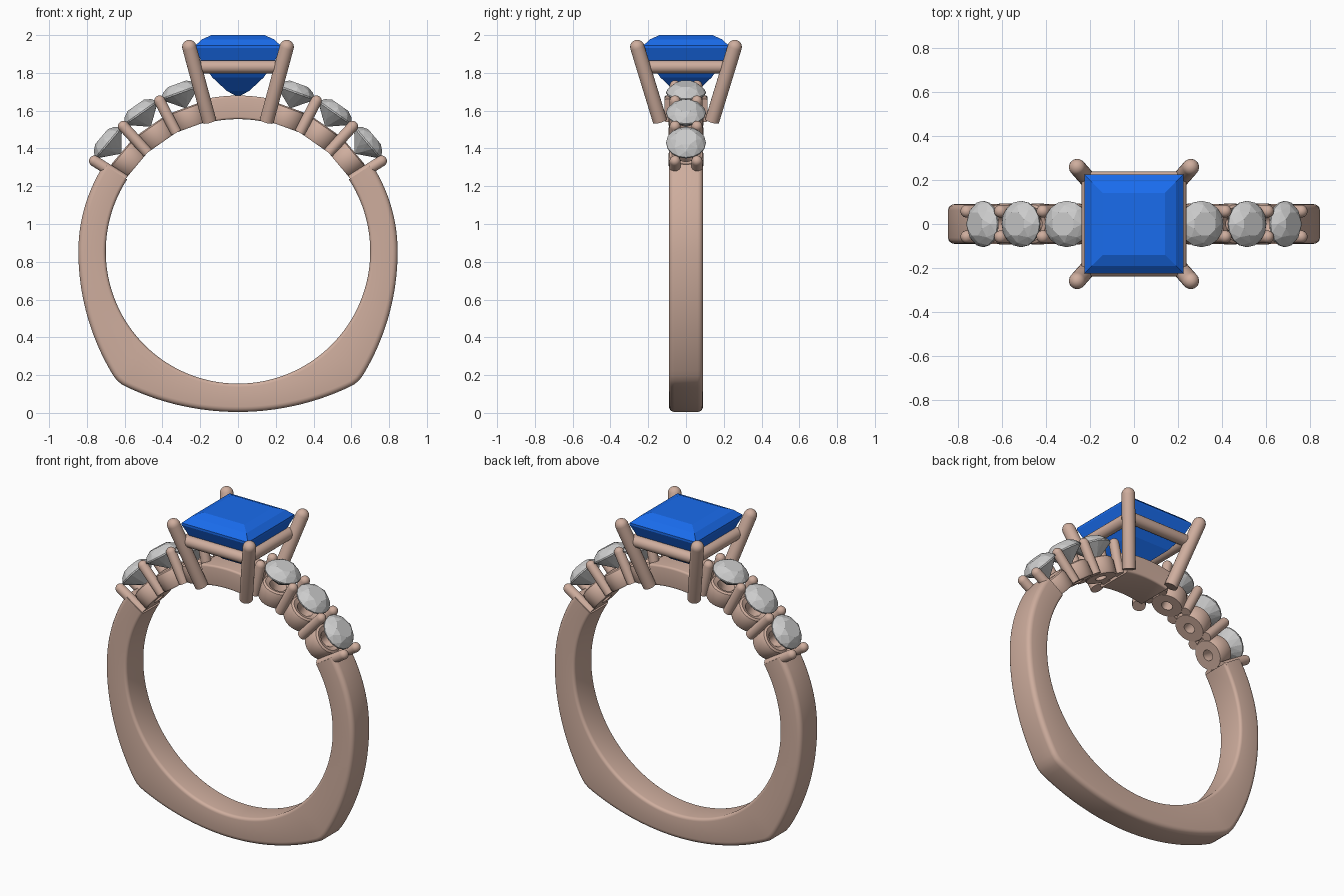
import bpy, bmesh, math
from mathutils import Matrix, Vector

if "Cube" in bpy.data.objects:
    bpy.data.objects.remove(bpy.data.objects["Cube"])

CENTRE = Vector((0, 0, 0.855))   # centre of the finger hole
R_IN = 0.70

def material(name, rgb):
    m = bpy.data.materials.new(name)
    m.diffuse_color = (*rgb, 1)
    m.use_nodes = True
    m.node_tree.nodes["Principled BSDF"].inputs["Base Color"].default_value = m.diffuse_color
    return m

ROSE = material("rose_metal", (0.62, 0.42, 0.34))
BLUE = material("blue_gem", (0.01, 0.15, 0.85))

def finish(name, bm, mat=None, smooth=True, angle=35):
    bmesh.ops.remove_doubles(bm, verts=bm.verts, dist=1e-5)
    bmesh.ops.recalc_face_normals(bm, faces=bm.faces)
    me = bpy.data.meshes.new(name)
    bm.to_mesh(me)
    bm.free()
    ob = bpy.data.objects.new(name, me)
    bpy.context.collection.objects.link(ob)
    if mat:
        me.materials.append(mat)
    if smooth:
        bpy.ops.object.select_all(action='DESELECT')
        ob.select_set(True)
        bpy.context.view_layer.objects.active = ob
        bpy.ops.object.shade_smooth_by_angle(angle=math.radians(angle))
    return ob

def bridge(bm, rings, closed=False, caps=True):
    """Join a row of equal vertex rings with quads."""
    n = len(rings[0])
    pairs = list(zip(rings, rings[1:])) + ([(rings[-1], rings[0])] if closed else [])
    for a, b in pairs:
        for i in range(n):
            j = (i + 1) % n
            bm.faces.new((a[i], a[j], b[j], b[i]))
    if caps and not closed:
        bm.faces.new(rings[0])
        bm.faces.new(rings[-1])

def lathe(name, profile, matrix, n=24, mat=ROSE, closed=False, smooth=True):
    """Revolve (radius, height) points about the local z axis."""
    bm = bmesh.new()
    rings = [[bm.verts.new(matrix @ Vector((r * math.cos(2 * math.pi * i / n),
                                            r * math.sin(2 * math.pi * i / n), h)))
              for i in range(n)] for r, h in profile]
    bridge(bm, rings, closed)
    return finish(name, bm, mat, smooth)

def rod(name, p, q, r):
    """Straight wire with a flat foot at p and a domed tip at q."""
    p, q = Vector(p), Vector(q)
    length = (q - p).length
    prof = [(r, 0), (r, length)]
    prof += [(r * math.cos(t), length + r * math.sin(t)) for t in (0.3, 0.6, 0.9, 1.2, 1.45)]
    m = Matrix.Translation(p) @ (q - p).to_track_quat('Z', 'Y').to_matrix().to_4x4()
    return lathe(name, prof, m, 20)

def radial(deg):
    """Frame at the ring centre whose z axis points outward at deg from the top."""
    return Matrix.Translation(CENTRE) @ Matrix.Rotation(math.radians(deg), 4, 'Y')

def band(name, angles, outer, half_w, bevel_out, bevel_in):
    """Sweep a rounded rectangle round the finger hole."""
    bm = bmesh.new()
    rings = []
    for a in angles:
        ro, ring = outer(a), []
        for sy, top, k0 in ((1, 1, 0), (-1, 1, 90), (-1, 0, 180), (1, 0, 270)):
            b = bevel_out if top else bevel_in
            cy = sy * (half_w - b)
            cz = ro - b if top else R_IN + b
            for k in range(5):
                t = math.radians(k0 + 22.5 * k)
                ring.append(bm.verts.new(radial(a) @ Vector(
                    (0, cy + b * math.cos(t), cz + b * math.sin(t)))))
        rings.append(ring)
    bridge(bm, rings)
    return finish(name, bm, ROSE)

# shank: round sides swelling to two soft corners, with a flatter arc as the base
CORNER = 137
def shank_radius(a):
    a = abs(a if a <= 180 else a - 360)
    side = 0.845 + 0.095 * (max(a - 90, 0) / 47) ** 2
    s, c = math.sin(math.radians(a)), math.cos(math.radians(a))
    big, d = 1.38, 1.385 - CENTRE.z
    base = d * c + math.sqrt(max(big * big - (d * s) ** 2, 0))
    if a < 100:
        return side
    k = 0.02                      # soft minimum rounds the corner
    h = max(k - abs(side - base), 0) / k
    return min(side, base) - h * h * k / 4

band("shank", [57 + 246 * i / 123 for i in range(124)], shank_radius, 0.09, 0.028, 0.018)

# solid bridge of band under the centre stone
band("head_base", [-12 + 1.5 * i for i in range(17)], lambda a: 0.825, 0.115, 0.012, 0.012)

# side stones with their cups and prongs, three each side
CUP = [(0.032, 0.703), (0.086, 0.703), (0.092, 0.712), (0.094, 0.785),
       (0.088, 0.803), (0.076, 0.81), (0.05, 0.80), (0.032, 0.77)]

def side_stone(name, deg):
    """Round brilliant: octagonal table, kite crown, 16-sided girdle, pointed base."""
    bm = bmesh.new()
    for count, r, h, off in ((8, 0.056, 0.944, 0.5), (8, 0.085, 0.925, 0), (16, 0.105, 0.899, 0),
                             (16, 0.105, 0.891, 0), (8, 0.05, 0.843, 0.5), (1, 0, 0.805, 0)):
        for i in range(count):
            t = 2 * math.pi * (i + off) / count
            bm.verts.new(radial(deg) @ Vector((r * math.cos(t), r * math.sin(t), h)))
    bmesh.ops.convex_hull(bm, input=bm.verts)
    return finish(name, bm, None, False)

for side, label in ((-1, "left"), (1, "right")):
    for i, deg in enumerate((20, 35, 50)):
        side_stone(f"{label}_side_stone_{i + 1}", side * deg)
        lathe(f"{label}_stone_cup_{i + 1}", CUP, radial(side * deg), 32, closed=True)
    for i, deg in enumerate((12.5, 27.5, 42.5, 57.8)):
        for y, fb in ((-0.058, "front"), (0.058, "back")):
            m = radial(side * deg)
            rod(f"{label}_{fb}_small_prong_{i + 1}", m @ Vector((0, y, 0.708)),
                m @ Vector((0, y, 0.898)), 0.029)

# four splayed main prongs
for sx in (-1, 1):
    for sy in (-1, 1):
        rod(f"main_prong_{'left' if sx < 0 else 'right'}_{'front' if sy < 0 else 'back'}",
            (sx * 0.152, sy * 0.138, 1.545), (sx * 0.258, sy * 0.258, 1.937), 0.038)

# square rail joining the main prongs
s = 0.205
corners = [(-s, -s, 1.832), (s, -s, 1.832), (s, s, 1.832), (-s, s, 1.832)]
for i in range(4):
    rod(f"gallery_rail_{i + 1}", corners[i], corners[(i + 1) % 4], 0.034)

# square-cut centre stone
bm = bmesh.new()
rings = [[bm.verts.new((x * h, y * h, z)) for x, y in ((-1, -1), (1, -1), (1, 1), (-1, 1))]
         for h, z in ((0.14, 2.0), (0.19, 1.978), (0.226, 1.945), (0.226, 1.932),
                      (0.19, 1.85), (0.135, 1.775), (0.06, 1.705), (0.004, 1.675))]
bridge(bm, rings)
finish("centre_stone", bm, BLUE, False)
